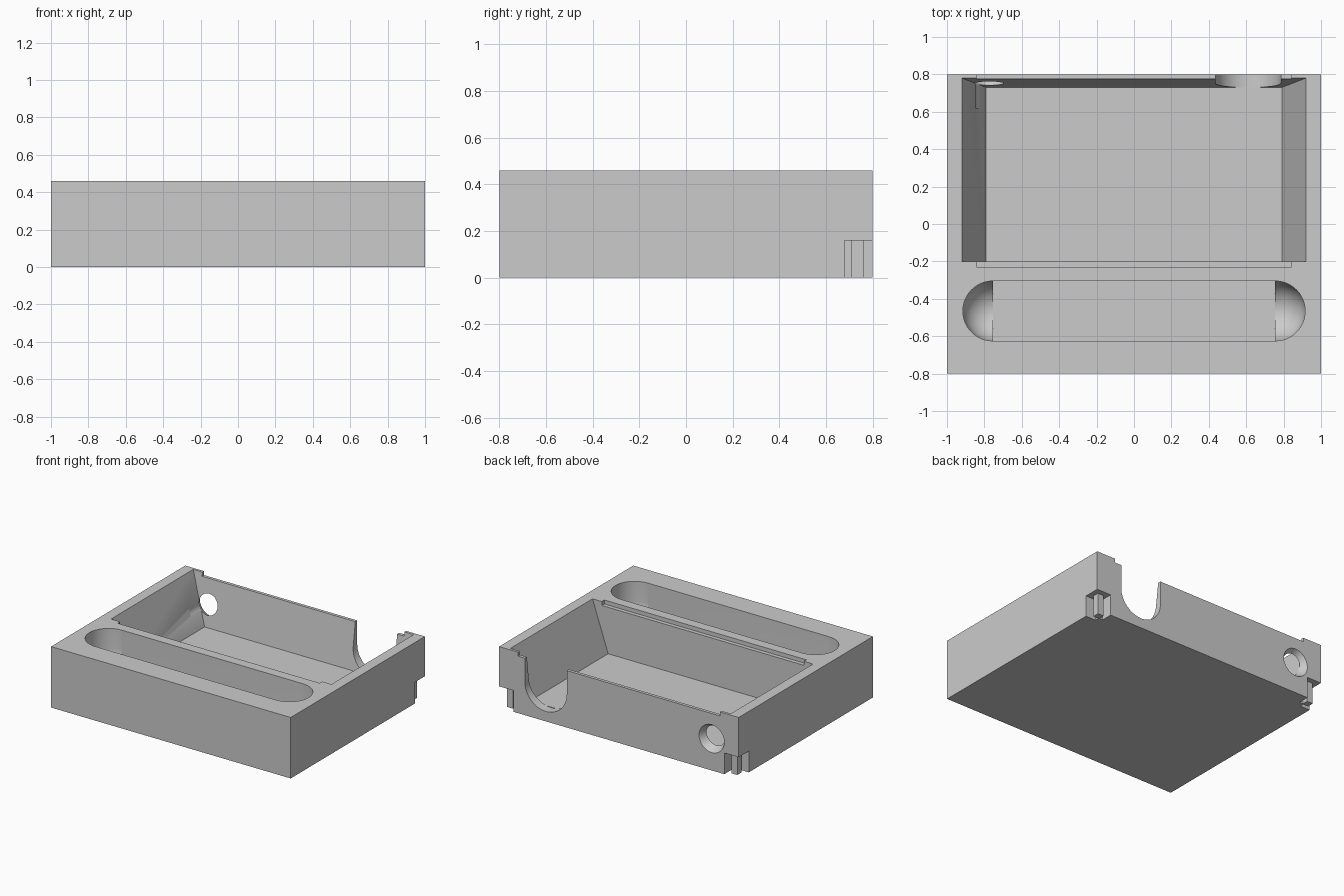
import bpy, bmesh, math

if "Cube" in bpy.data.objects:
    bpy.data.objects.remove(bpy.data.objects["Cube"], do_unlink=True)

H = 0.46        # body height
OVER = 0.54     # top of cutters, clear of the body

grey = bpy.data.materials.new("plain_grey")
grey.use_nodes = True
grey.diffuse_color = (0.6, 0.6, 0.6, 1)
grey.node_tree.nodes["Principled BSDF"].inputs["Base Color"].default_value = (0.6, 0.6, 0.6, 1)


def finish(bm, name):
    bmesh.ops.recalc_face_normals(bm, faces=bm.faces)
    mesh = bpy.data.meshes.new(name)
    bm.to_mesh(mesh)
    bm.free()
    mesh.materials.append(grey)
    obj = bpy.data.objects.new(name, mesh)
    bpy.context.collection.objects.link(obj)
    return obj


def hull(name, points):
    """Convex solid around a set of points."""
    bm = bmesh.new()
    for p in points:
        bm.verts.new(p)
    bmesh.ops.convex_hull(bm, input=bm.verts)
    bmesh.ops.dissolve_limit(bm, angle_limit=0.01, verts=bm.verts, edges=bm.edges)
    return finish(bm, name)


def block(name, xs, ys, zs):
    return hull(name, [(x, y, z) for x in xs for y in ys for z in zs])


def lathe(name, profile, centre, axis, steps=48):
    """Turn (radius, distance along axis) points around the axis."""
    bm = bmesh.new()
    turn = (0, 0, 1) if axis == "z" else (0, 1, 0)
    vs = [bm.verts.new((r, 0, d) if axis == "z" else (r, d, 0)) for r, d in profile]
    es = [bm.edges.new(pair) for pair in zip(vs, vs[1:])]
    bmesh.ops.spin(bm, geom=vs + es, cent=(0, 0, 0), axis=turn,
                   angle=math.tau, steps=steps, use_duplicate=False)
    bmesh.ops.remove_doubles(bm, verts=bm.verts, dist=1e-5)
    bmesh.ops.translate(bm, verts=bm.verts, vec=centre)
    return finish(bm, name)


def cut(body, cutter):
    mod = body.modifiers.new("cut", "BOOLEAN")
    mod.operation, mod.solver, mod.object = "DIFFERENCE", "EXACT", cutter
    bpy.context.view_layer.update()
    result = body.evaluated_get(bpy.context.evaluated_depsgraph_get())
    mesh = bpy.data.meshes.new_from_object(result)
    body.modifiers.clear()
    body.data = mesh
    bpy.data.objects.remove(cutter, do_unlink=True)


body = block("tray_body", (-1, 1), (-0.8, 0.8), (0, H))

# Main basin: upright front wall, sloping sides and back
floor = 0.08
rise = (OVER - floor) / (H - floor)
basin = []
for z, t in ((floor, 0), (OVER, rise)):
    for side in (-1, 1):
        basin += [(side * (0.79 + 0.13 * t), y, z) for y in (-0.2, 0.73 + 0.05 * t)]
cut(body, hull("basin_cutter", basin))

# Shallow lid recess around the basin rim
cut(body, block("lid_cutter", (-0.843, 0.843), (-0.23, 0.9), (H - 0.03, OVER)))

# Long front trough: flat channel with rounded ends
r, mid, y0 = 0.16, 0.31, -0.465
cut(body, block("trough_cutter", (-0.755, 0.755), (y0 - r, y0 + r), (mid - r, OVER)))
for side in (-1, 1):
    bullet = [(r * math.sin(a), mid - r * math.cos(a))
              for a in (math.pi / 2 * i / 12 for i in range(13))]
    bullet += [(r, OVER), (0, OVER)]
    cut(body, lathe("trough_end_cutter", bullet, (side * 0.755, y0, 0), "z"))

# U-shaped notch through the back wall
notch = []
for y in (0.73, 0.9):
    notch += [(0.61 + 0.175 * math.cos(a), y, 0.25 - 0.175 * math.sin(a))
              for a in (math.pi * i / 32 for i in range(33))]
    notch += [(0.61 - 0.175, y, OVER), (0.61 + 0.175, y, OVER)]
cut(body, hull("notch_cutter", notch))

# Flared round hole through the back wall
cut(body, lathe("hole_cutter", [(0, 0.62), (0.073, 0.62), (0.073, 0.745),
                                (0.105, 0.8), (0.105, 0.85), (0, 0.85)],
                (-0.774, 0, 0.24), "y"))

# Back corner pockets, each with a hanging post and a neck behind it
for side, word in ((1, "left"), (-1, "right")):
    def corner(name, near, far, zs):
        return block(name, (side * (1 - near), side * (1 - far)), (0.8 - near, 0.8 - far), zs)
    cut(body, corner("pocket_cutter", -0.05, 0.12, (-0.05, 0.16)))
    corner(word + "_corner_post", 0.04, 0.09, (0, 0.17))
    corner(word + "_post_neck", 0.085, 0.13, (0, 0.17))

# Smooth the curved cuts, keep the edges crisp
bpy.ops.object.select_all(action="DESELECT")
body.select_set(True)
bpy.context.view_layer.objects.active = body
bpy.ops.object.shade_smooth_by_angle(angle=math.radians(25))
